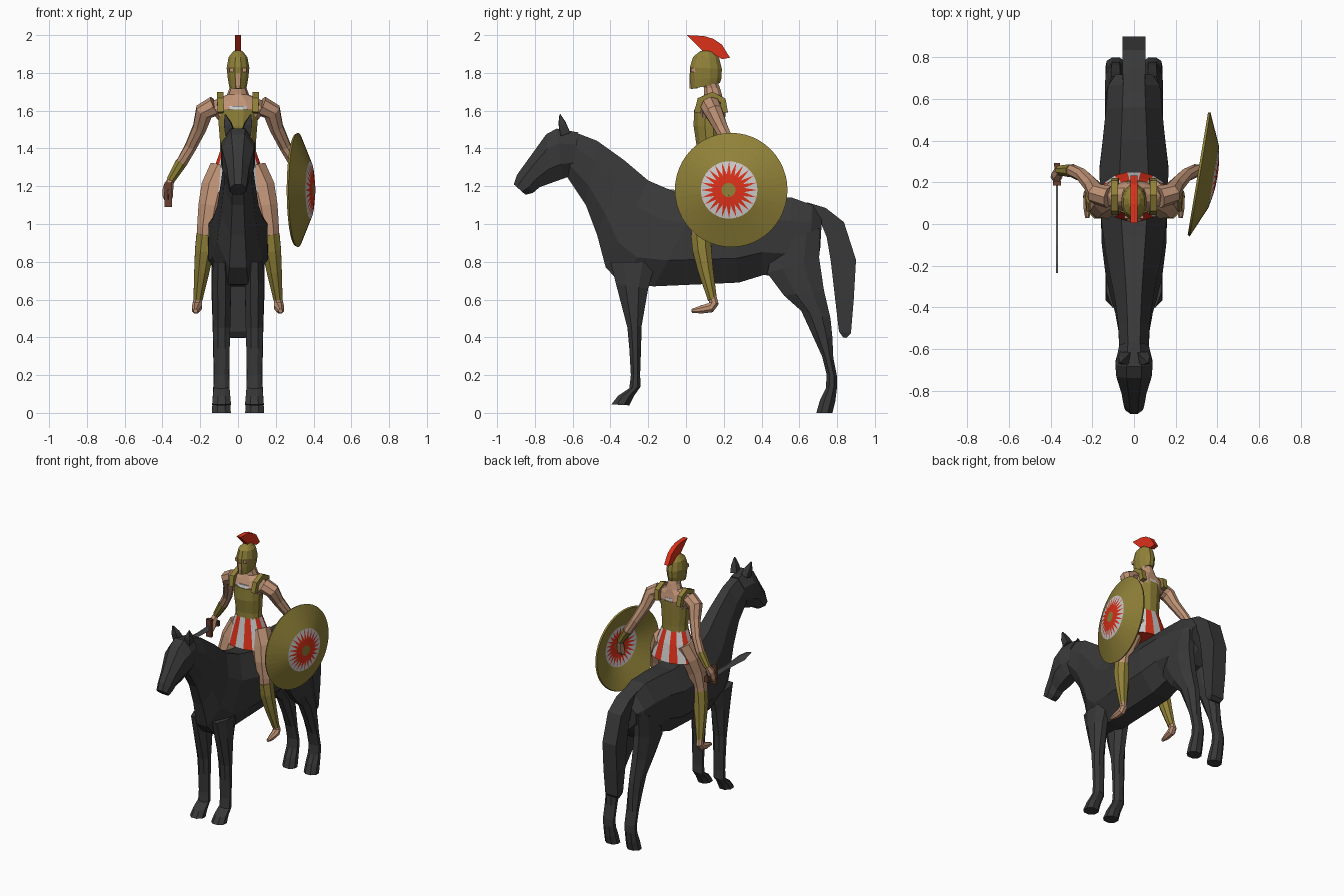
import bpy, bmesh
from math import sin, cos, pi
from mathutils import Vector as V


def material(name, r, g, b):
    m = bpy.data.materials.new(name)
    m.diffuse_color = (r, g, b, 1)
    return m


DARK = material("dark_coat", .04, .04, .04)
GOLD = material("bronze", .28, .22, .04)
RED = material("red", .72, .03, .01)
WHITE = material("white", .6, .6, .6)
SKIN = material("skin", .52, .29, .18)
BROWN = material("brown", .14, .05, .03)
STEEL = material("steel", .2, .2, .2)


def finish(name, bm, mats, mirror=False):
    bmesh.ops.recalc_face_normals(bm, faces=bm.faces)
    me = bpy.data.meshes.new(name)
    bm.to_mesh(me)
    bm.free()
    for m in mats:
        me.materials.append(m)
    ob = bpy.data.objects.new(name, me)
    bpy.context.collection.objects.link(ob)
    if mirror:
        ob.modifiers.new("mirror", 'MIRROR').use_mirror_merge = False
    return ob


def loft(name, frames, mats, n, mirror):
    """Skin rings given as (centre, half axis, half axis); flats reach the axes."""
    bm = bmesh.new()
    k = 1 / cos(pi / n)
    rings = []
    for c, u, v in frames:
        angs = [2 * pi * (i + .5) / n for i in range(n)]
        rings.append([bm.verts.new(c + k * (u * cos(a) + v * sin(a))) for a in angs])
    for r, s in zip(rings, rings[1:]):
        for i in range(n):
            j = (i + 1) % n
            bm.faces.new((r[i], r[j], s[j], s[i])).material_index = i % len(mats)
    bm.faces.new(rings[0])
    bm.faces.new(rings[-1])
    return finish(name, bm, mats, mirror)


def slab(name, secs, *mats, n=8, x=0, mirror=False):
    """Sections: (y, z of one edge, y, z of opposite edge, half width in x)."""
    fr = []
    for y1, z1, y2, z2, w in secs:
        a, b = V((x, y1, z1)), V((x, y2, z2))
        fr.append(((a + b) / 2, (a - b) / 2, V((w, 0, 0))))
    return loft(name, fr, mats, n, mirror)


def tube(name, pts, mat, n=8, mirror=True):
    """Points: (x, y, z, radius)."""
    p = [V(q[:3]) for q in pts]
    fr = []
    for i, q in enumerate(pts):
        d = (p[min(i + 1, len(p) - 1)] - p[max(i - 1, 0)]).normalized()
        u = d.cross(V((1, 0, 0)))
        u.normalize()
        fr.append((p[i], u * q[3], d.cross(u) * q[3]))
    return loft(name, fr, [mat], n, mirror)


def box(name, c, s, mat, mirror=False):
    bm = bmesh.new()
    bmesh.ops.create_cube(bm, size=1)
    for v in bm.verts:
        v.co = V([c[i] + v.co[i] * s[i] for i in range(3)])
    return finish(name, bm, [mat], mirror)


def plate(name, outline, x, half, mat):
    """Extrude a (y, z) outline across x."""
    bm = bmesh.new()
    f = bm.faces.new([bm.verts.new((x - half, y, z)) for y, z in outline])
    new = bmesh.ops.extrude_face_region(bm, geom=[f])["geom"]
    bmesh.ops.translate(bm, vec=(2 * half, 0, 0),
                        verts=[g for g in new if isinstance(g, bmesh.types.BMVert)])
    return finish(name, bm, [mat])


# Horse
slab("horse_body", [
    (-.60, 1.49, -.63, 1.25, .07), (-.47, 1.44, -.53, 1.10, .075),
    (-.33, 1.34, -.47, .94, .09), (-.20, 1.23, -.425, .77, .11),
    (-.06, 1.17, -.34, .68, .135), (.08, 1.14, -.17, .67, .155),
    (.25, 1.13, .28, .69, .166), (.40, 1.14, .41, .73, .15),
    (.56, 1.14, .53, .72, .135), (.67, 1.10, .65, .77, .125),
    (.72, 1.04, .71, .86, .09)], DARK)
slab("horse_head", [
    (-.57, 1.485, -.60, 1.26, .07), (-.685, 1.505, -.65, 1.24, .09),
    (-.74, 1.475, -.72, 1.215, .085), (-.83, 1.35, -.775, 1.195, .06),
    (-.895, 1.26, -.81, 1.165, .05), (-.912, 1.21, -.85, 1.155, .043)], DARK)
tube("horse_ears", [(.042, -.64, 1.48, .026), (.055, -.655, 1.53, .02),
                    (.068, -.667, 1.58, .003)], DARK, n=4)
slab("horse_front_legs", [
    (-.40, .80, -.16, .80, .045), (-.37, .68, -.20, .66, .05),
    (-.31, .45, -.235, .46, .046), (-.30, .34, -.238, .34, .043),
    (-.292, .20, -.243, .20, .04), (-.30, .13, -.24, .14, .042),
    (-.36, .09, -.275, .09, .046), (-.395, .045, -.30, .04, .05)],
    DARK, x=.087, mirror=True)
slab("horse_hind_legs", [
    (.46, .88, .71, .98, .045), (.43, .74, .705, .82, .052),
    (.52, .62, .73, .65, .052), (.61, .54, .765, .50, .048),
    (.67, .41, .775, .40, .045), (.72, .30, .78, .29, .043),
    (.745, .20, .80, .19, .043), (.74, .13, .80, .14, .043),
    (.71, .07, .79, .06, .047), (.69, 0, .775, 0, .05)],
    DARK, x=.088, mirror=True)
slab("horse_tail", [
    (.62, 1.06, .64, 1.115, .05), (.70, 1.04, .74, 1.085, .055),
    (.745, .93, .836, 1.01, .055), (.767, .80, .90, .81, .055),
    (.79, .60, .888, .60, .055), (.81, .43, .873, .42, .05),
    (.832, .40, .85, .397, .04)], DARK, n=4)

# Rider's trunk and clothing
slab("rider_shoulders_and_neck", [
    (.06, 1.55, .20, 1.55, .10), (.06, 1.61, .205, 1.61, .145),
    (.08, 1.655, .195, 1.655, .12), (.095, 1.685, .19, 1.685, .055),
    (.095, 1.72, .18, 1.72, .043), (.07, 1.77, .16, 1.77, .043)], SKIN, n=10)
slab("cuirass", [
    (.055, 1.35, .20, 1.35, .095), (.055, 1.42, .20, 1.42, .094),
    (.04, 1.52, .205, 1.52, .102), (.043, 1.605, .21, 1.605, .105)], GOLD, n=12)
slab("tunic_collar", [(.047, 1.60, .207, 1.60, .09),
                      (.055, 1.625, .204, 1.625, .085)], WHITE, n=12)
tube("cuirass_straps", [(.09, .06, 1.59, .017), (.094, .075, 1.655, .017),
                        (.094, .14, 1.683, .017), (.094, .195, 1.655, .017),
                        (.09, .205, 1.59, .017)], GOLD, n=4)
slab("pleated_skirt", [(.055, 1.385, .20, 1.385, .095), (.04, 1.30, .225, 1.30, .125),
                       (.015, 1.17, .25, 1.17, .168)], RED, WHITE, n=16)

# Rider's limbs
tube("arms", [(.12, .13, 1.625, .05), (.18, .145, 1.595, .047), (.203, .185, 1.51, .036),
              (.25, .235, 1.41, .03), (.295, .255, 1.33, .029),
              (.355, .258, 1.235, .019)], SKIN)
tube("bracers", [(.30, .256, 1.325, .031), (.358, .258, 1.23, .022)], GOLD)
tube("hands", [(.356, .258, 1.235, .016), (.37, .24, 1.195, .024),
               (.372, .225, 1.15, .025), (.37, .21, 1.12, .015)], SKIN, n=6)
tube("thighs", [(.08, .14, 1.29, .07), (.125, .115, 1.19, .07), (.147, .09, 1.09, .063),
                (.165, .08, .98, .052), (.17, .08, .93, .048)], SKIN)
tube("greaves", [(.168, .078, .945, .052), (.178, .085, .86, .05), (.192, .105, .75, .04),
                 (.212, .14, .60, .024)], GOLD)
tube("feet", [(.212, .14, .62, .02), (.215, .148, .58, .025), (.218, .13, .557, .026),
              (.222, .08, .547, .021), (.225, .03, .54, .01)], SKIN)

# Helmet, face openings and crest
slab("helmet", [
    (.028, 1.714, .18, 1.746, .046), (.022, 1.77, .187, 1.77, .054),
    (.02, 1.83, .19, 1.82, .06), (.038, 1.885, .175, 1.88, .05),
    (.075, 1.915, .145, 1.91, .026), (.10, 1.921, .12, 1.92, .01)], GOLD, n=12)
box("eye_openings", (.03, .05, 1.815), (.03, .045, .022), SKIN, True)
box("mouth_opening", (0, .04, 1.758), (.02, .044, .08), SKIN)
plate("helmet_crest", [(.005, 2.0), (.095, 1.995), (.145, 1.98), (.19, 1.95), (.233, 1.88),
                       (.19, 1.873), (.155, 1.895), (.09, 1.915), (.05, 1.955)],
      0, .017, RED)

# Sword
plate("sword_blade", [(.20, 1.175), (.05, 1.17), (-.10, 1.185), (-.19, 1.175), (-.235, 1.155),
                      (-.15, 1.13), (.05, 1.14), (.20, 1.135)], -.37, .004, STEEL)
box("sword_guard", (-.37, .195, 1.155), (.04, .022, .13), BROWN)
box("sword_grip", (-.37, .24, 1.155), (.022, .09, .026), BROWN)
box("sword_pommel", (-.37, .285, 1.155), (.03, .018, .04), BROWN)

# Shield: shallow dome with a sunburst of 24 rays
N, T, Z = V((.986, -.164, 0)), V((.164, .986, 0)), V((0, 0, 1))
RAYS = 24
bm = bmesh.new()


def circle(r, h):
    return [bm.verts.new(V((.312, .24, 1.18)) + N * h +
                         T * r * cos(pi * i / RAYS) + Z * r * sin(pi * i / RAYS))
            for i in range(2 * RAYS)]


rim, edge, root, boss = [circle(*q) for q in ((.30, 0), (.15, .066), (.082, .079), (.037, .083))]
bm.faces.new(boss)
for i in range(0, 2 * RAYS, 2):
    a, b = i + 1, (i + 2) % (2 * RAYS)
    bm.faces.new((root[i - 1], root[i], root[a], edge[i])).material_index = 1
    bm.faces.new((root[a], edge[b], edge[a], edge[i])).material_index = 2
    for p, q in ((i, a), (a, b)):
        bm.faces.new((root[p], root[q], boss[q], boss[p])).material_index = 1
        bm.faces.new((rim[p], rim[q], edge[q], edge[p])).material_index = 0
shield = finish("shield", bm, [GOLD, RED, WHITE])
mod = shield.modifiers.new("thickness", 'SOLIDIFY')
mod.thickness = .012
mod.offset = 0
